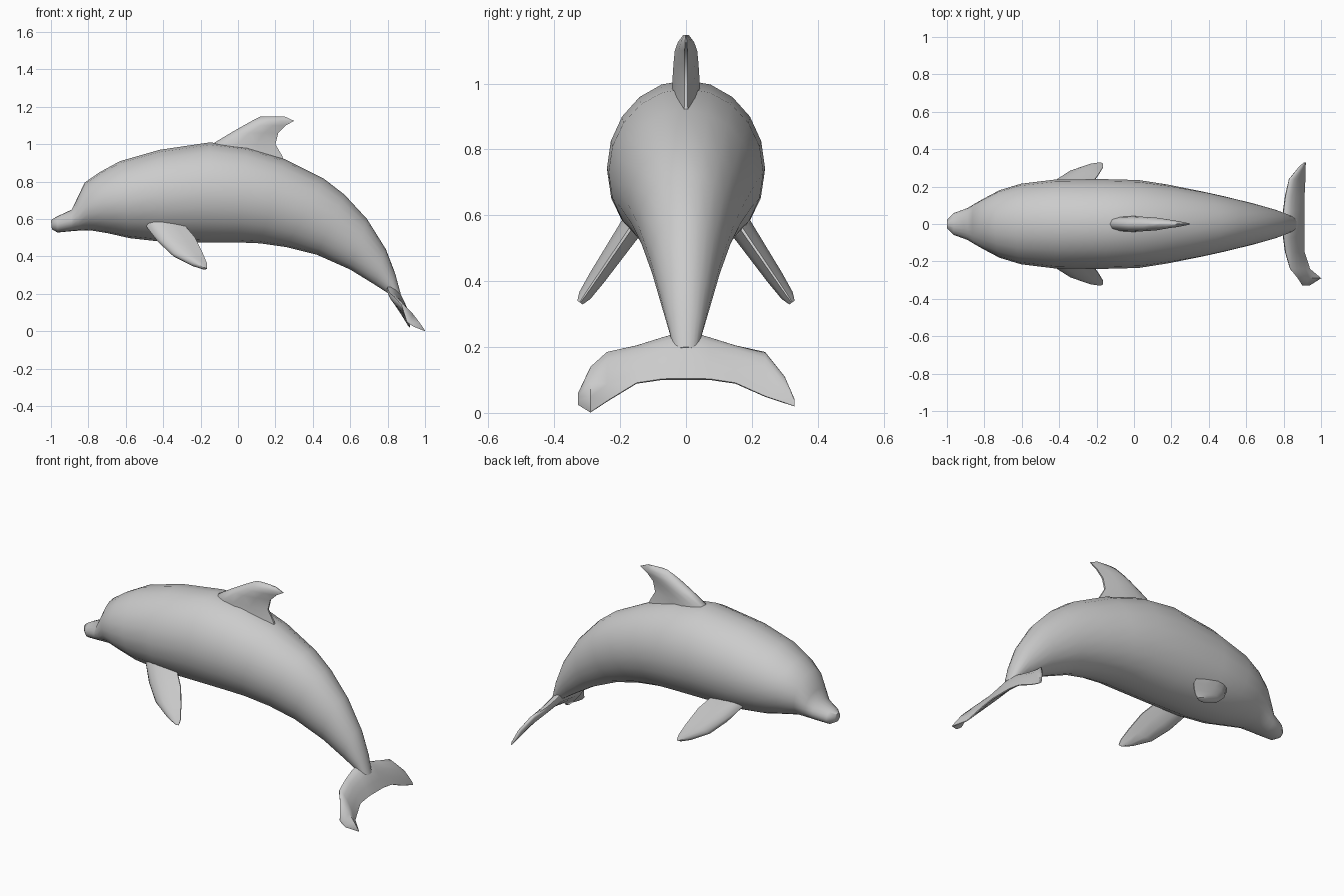
import bpy, bmesh, math
from mathutils import Vector

if "Cube" in bpy.data.objects:
    bpy.data.objects.remove(bpy.data.objects["Cube"])

grey = bpy.data.materials.new("pale grey")
grey.diffuse_color = (0.6, 0.6, 0.6, 1)
grey.use_nodes = True
grey.node_tree.nodes["Principled BSDF"].inputs["Base Color"].default_value = grey.diffuse_color


def loft(name, rings, angle=60):
    """Skin a list of equal-sized point rings and cap both ends."""
    bm = bmesh.new()
    rows = [[bm.verts.new(p) for p in ring] for ring in rings]
    n = len(rows[0])
    for a, b in zip(rows, rows[1:]):
        for i in range(n):
            j = (i + 1) % n
            bm.faces.new((a[i], a[j], b[j], b[i]))
    bm.faces.new(rows[0])
    bm.faces.new(rows[-1])
    bmesh.ops.recalc_face_normals(bm, faces=bm.faces)
    mesh = bpy.data.meshes.new(name)
    bm.to_mesh(mesh)
    bm.free()
    mesh.materials.append(grey)
    obj = bpy.data.objects.new(name, mesh)
    bpy.context.collection.objects.link(obj)
    bpy.ops.object.select_all(action='DESELECT')
    obj.select_set(True)
    bpy.context.view_layer.objects.active = obj
    bpy.ops.object.shade_smooth_by_angle(angle=math.radians(angle))
    return obj


def blade(lead, trail, normal, t):
    """Fin cross-section: rounded leading edge, thin trailing edge."""
    lead, trail, normal = Vector(lead), Vector(trail), Vector(normal).normalized()
    shape = [(0, 0), (.06, .55), (.2, .9), (.4, 1), (.7, .65), (1, .12)]
    pts = [(u, h) for u, h in shape] + [(u, -h) for u, h in reversed(shape[1:])]
    return [lead.lerp(trail, u) + normal * h * t for u, h in pts]


# Body: top x, top z, bottom x, bottom z, half width
stations = [
    (-1.0, .595, -.995, .545, .025), (-.965, .615, -.965, .528, .058),
    (-.89, .65, -.89, .535, .085), (-.865, .70, -.85, .538, .105),
    (-.82, .795, -.79, .54, .135), (-.74, .85, -.70, .525, .18),
    (-.63, .91, -.58, .498, .215), (-.42, .97, -.42, .48, .238),
    (-.15, 1.01, -.18, .475, .24), (.05, .985, 0, .475, .235),
    (.25, .92, .12, .47, .21), (.46, .815, .26, .45, .175),
    (.57, .73, .42, .41, .145), (.69, .60, .60, .33, .108),
    (.79, .44, .73, .25, .075), (.84, .31, .80, .205, .052),
    (.87, .20, .835, .165, .035)]
SEG = 20
rings = []
for tx, tz, bx, bz, w in stations:
    top, bottom = Vector((tx, 0, tz)), Vector((bx, 0, bz))
    mid, half = (top + bottom) / 2, (top - bottom) / 2
    rings.append([mid + half * math.cos(2 * math.pi * i / SEG)
                  + Vector((0, w * math.sin(2 * math.pi * i / SEG), 0))
                  for i in range(SEG)])
loft("body", rings)

# Dorsal fin: height, leading x, trailing x, half thickness
fin = [(.90, -.10, .25, .045), (.94, -.13, .235, .044), (1.0, -.14, .20, .042),
       (1.06, -.04, .215, .038), (1.10, .03, .255, .034),
       (1.125, .075, .30, .025), (1.148, .12, .25, .008)]
loft("dorsal_fin", [blade((a, 0, z), (b, 0, z), (0, 1, 0), t) for z, a, b, t in fin])

# Flippers lie in a plane sloping down and outwards
flipper = [(-.50, .64, -.28, .64, .04), (-.49, .56, -.29, .57, .036),
           (-.43, .48, -.23, .50, .031), (-.35, .405, -.19, .42, .026),
           (-.25, .355, -.165, .36, .02), (-.19, .335, -.165, .335, .01)]
for side, s in (("left", -1), ("right", 1)):
    def out(z):
        return s * (.175 + (.55 - z) * .683)
    loft(side + "_flipper",
         [blade((a, out(za), za), (b, out(zb), zb), (0, s, .683), t)
          for a, za, b, zb, t in flipper])

# Tail flukes: y, leading x z, trailing x z, half thickness (one tip flares back)
flukes = [(-.328, .90, .06, .94, .025, .006), (-.29, .875, .14, 1.0, .002, .013),
          (-.24, .835, .185, .94, .035, .017), (-.15, .81, .205, .91, .09, .02),
          (-.07, .80, .23, .91, .102, .023), (0, .80, .25, .91, .102, .026),
          (.07, .80, .23, .91, .102, .023), (.15, .81, .205, .91, .09, .02),
          (.24, .83, .185, .915, .05, .016), (.30, .88, .11, .915, .03, .012),
          (.33, .91, .04, .92, .02, .006)]
loft("tail_flukes", [blade((a, y, za), (b, y, zb), (.81, 0, .59), t)
                     for y, a, za, b, zb, t in flukes])
